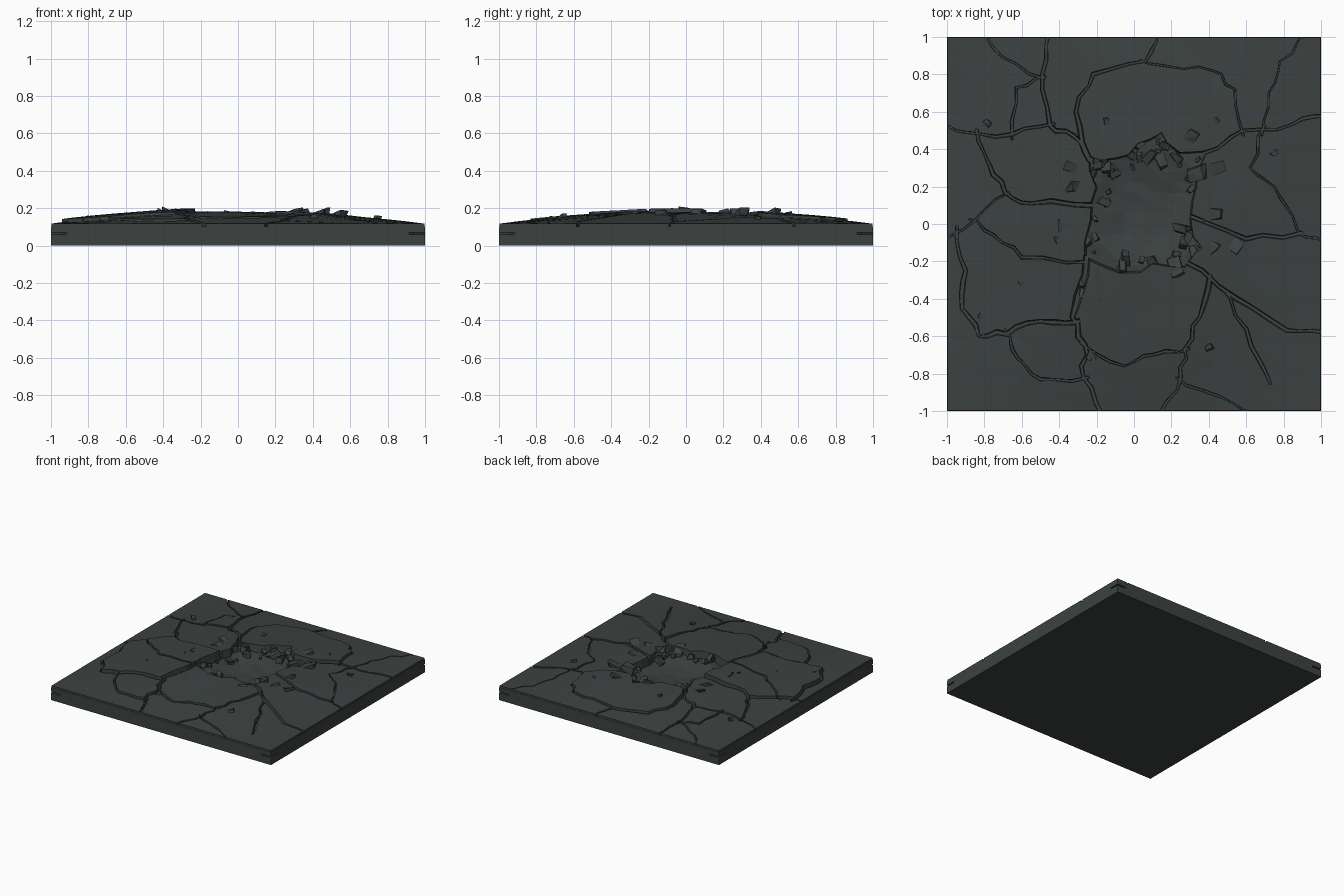
import bpy, bmesh, math, random
from mathutils import Vector, Matrix, Euler, noise

random.seed(7)
cube = bpy.data.objects.get("Cube")
if cube:
    bpy.data.objects.remove(cube, do_unlink=True)

stone = bpy.data.materials.new("dark slate")
stone.use_nodes = True
colour = (0.045, 0.054, 0.053, 1)
stone.diffuse_color = colour
stone.node_tree.nodes["Principled BSDF"].inputs["Base Color"].default_value = colour

CENTRE = Vector((0.07, 0.09))
RIM = [(-.25, .37), (-.1, .36), (.02, .44), (.15, .5), (.25, .39), (.4, .4), (.34, .2), (.31, .02),
       (.37, -.13), (.28, -.24), (.1, -.22), (-.08, -.27), (-.27, -.19), (-.24, .02), (-.21, .2)]


def make_object(name, bm):
    bmesh.ops.recalc_face_normals(bm, faces=bm.faces)
    mesh = bpy.data.meshes.new(name)
    bm.to_mesh(mesh)
    bm.free()
    mesh.materials.append(stone)
    ob = bpy.data.objects.new(name, mesh)
    bpy.context.scene.collection.objects.link(ob)
    return ob


def slab(size, cells, bottom, height):
    """Square block whose top follows a height function."""
    bm = bmesh.new()
    bmesh.ops.create_grid(bm, x_segments=cells, y_segments=cells, size=size)
    bmesh.ops.triangulate(bm, faces=bm.faces)
    top = list(bm.verts)
    rim = [e for e in bm.edges if e.is_boundary]
    wall = bmesh.ops.extrude_edge_only(bm, edges=rim)["geom"]
    for v in top:
        v.co.z = height(v.co.x, v.co.y)
    low = [g for g in wall if isinstance(g, bmesh.types.BMVert)]
    for v in low:
        v.co.z = bottom
    bmesh.ops.contextual_create(bm, geom=[e for e in bm.edges if e.is_boundary])
    return bm


def prism(bm, low, high, z0, z1):
    """Closed solid between two matching outlines."""
    a = [bm.verts.new((p[0], p[1], z0)) for p in low]
    b = [bm.verts.new((p[0], p[1], z1)) for p in high]
    bm.faces.new(a[::-1])
    bm.faces.new(b)
    for i in range(len(a)):
        j = (i + 1) % len(a)
        bm.faces.new((a[i], a[j], b[j], b[i]))


def crack(bm, width, *points):
    """Jagged V-shaped cut along a path."""
    pts = [Vector(p) for p in points]
    pts[0] += (pts[0] - pts[1]).normalized() * 0.03
    pts[-1] += (pts[-1] - pts[-2]).normalized() * 0.03
    path = [pts[0]]
    for p, q in zip(pts, pts[1:]):
        side = (q - p).orthogonal().normalized()
        for t in (0.3, 0.65):
            path.append(p.lerp(q, t) + side * random.uniform(-0.018, 0.018))
        path.append(q)
    outlines = []
    scale = [random.uniform(0.6, 1.3) for p in path]
    for grow in (0.3, 1.0):
        left, right = [], []
        for i, p in enumerate(path):
            d = path[min(i + 1, len(path) - 1)] - path[max(i - 1, 0)]
            n = Vector((-d.y, d.x)).normalized() * width * scale[i] * grow / 2
            left.append(p + n)
            right.append(p - n)
        outlines.append(right + left[::-1])
    prism(bm, outlines[0], outlines[1], 0.07, 0.2)


def subtract(ob, cutter):
    cutter.hide_render = True
    mod = ob.modifiers.new("cut", "BOOLEAN")
    mod.operation, mod.solver, mod.object = "DIFFERENCE", "EXACT", cutter
    mod.use_self = True
    bpy.context.view_layer.update()
    graph = bpy.context.evaluated_depsgraph_get()
    mesh = bpy.data.meshes.new_from_object(ob.evaluated_get(graph))
    ob.modifiers.clear()
    ob.data = mesh
    bpy.data.objects.remove(cutter, do_unlink=True)


def swell(x, y):
    return max(0, 1 - x * x) * max(0, 1 - y * y)


def bed_height(x, y):
    d = (Vector((x, y)) - CENTRE).length
    bowl = 0.082 + 0.45 * d * d if d < 0.32 else 0.128 - 0.1 * (d - 0.32)
    bump = noise.noise((x * 9, y * 9, 0)) * 0.012 if d < 0.4 else 0
    return max(bowl, 0.102 if d > 0.32 else 0) + bump


def crust_height(x, y):
    s = swell(x, y)
    return 0.117 + 0.066 * s + 0.008 * s * noise.noise((x * 3, y * 3, 4))


# Base block with shallow slits at the corners
base = make_object("base_slab", slab(1.0, 36, 0, bed_height))
bm = bmesh.new()
for sx in (-1, 1):
    for sy in (-1, 1):
        turn = Matrix.Translation((sx, sy, 0.064)) @ Matrix.Rotation(math.pi / 4, 4, "Z")
        bmesh.ops.create_cube(bm, matrix=turn @ Matrix.Diagonal((0.12, 0.12, 0.01, 1)))
subtract(base, make_object("slit_cutter", bm))

# Domed crust split by cracks around the crater
crust = make_object("cracked_crust", slab(0.998, 18, 0.09, crust_height))
bm = bmesh.new()
ragged = []
for p, q in zip(RIM, RIM[1:] + RIM[:1]):
    p, q = Vector(p), Vector(q)
    ragged += [p, p.lerp(q, 0.5) + Vector((random.uniform(-.025, .025), random.uniform(-.025, .025)))]
prism(bm, [CENTRE + (p - CENTRE) * 0.93 for p in ragged], ragged, 0.07, 0.22)
# Back cracks
crack(bm, .022, (-.8, 1), (-.7, .89), (-.5, .79))
crack(bm, .02, (-.5, .78), (-.63, .73), (-.65, .48))
crack(bm, .03, (-.46, 1), (-.49, .8), (-.45, .53), (-.32, .47), (-.25, .36))
crack(bm, .03, (.11, 1), (.06, .87), (-.22, .8), (-.31, .6), (-.25, .38))
crack(bm, .016, (.06, .87), (.2, .84), (.42, .82), (.54, .72), (.58, .5))
crack(bm, .018, (.92, 1), (.78, .87), (.72, .7), (.69, .5))
# Left-hand cracks of the top
crack(bm, .024, (-1, .54), (-.9, .49), (-.65, .48), (-.45, .53))
crack(bm, .03, (-.83, .48), (-.77, .31), (-.69, .17), (-.55, .11), (-.23, .1))
crack(bm, .016, (-1, -.07), (-.85, .02), (-.69, .15))
crack(bm, .036, (-.94, -.04), (-.9, -.25), (-.92, -.45), (-.83, -.6), (-.68, -.59), (-.5, -.52), (-.32, -.52))
crack(bm, .02, (-.86, .01), (-.75, -.06), (-.6, -.18), (-.27, -.2))
# Right-hand cracks of the top
crack(bm, .028, (1, .57), (.84, .53), (.58, .5), (.39, .39))
crack(bm, .02, (.69, .5), (.62, .3), (.75, .2), (.88, -.05), (1, -.1))
crack(bm, .03, (.33, .03), (.6, -.08), (.87, -.05))
crack(bm, .03, (.3, -.22), (.55, -.4), (.82, -.57), (1, -.58))
# Front cracks
crack(bm, .028, (.48, -.36), (.6, -.56), (.72, -.83))
crack(bm, .03, (.4, -.3), (.35, -.5), (.27, -.67), (.25, -.82), (.15, -1))
crack(bm, .018, (.25, -.83), (.45, -.92), (.6, -1))
crack(bm, .022, (.27, -.67), (.1, -.7), (-.05, -.76), (-.26, -.65))
crack(bm, .045, (-.26, -.2), (-.33, -.5), (-.26, -.65), (-.27, -.82), (-.18, -1))
crack(bm, .024, (-.68, -.59), (-.62, -.72), (-.5, -.83), (-.27, -.82))
subtract(crust, make_object("crack_cutter", bm))

# Lift and tilt every loose plate a little
bm = bmesh.new()
bm.from_mesh(crust.data)
seen = set()
for start in bm.verts:
    if start in seen:
        continue
    seen.add(start)
    plate, stack = [], [start]
    while stack:
        v = stack.pop()
        plate.append(v)
        for e in v.link_edges:
            w = e.other_vert(v)
            if w not in seen:
                seen.add(w)
                stack.append(w)
    mid = sum((v.co for v in plate), Vector()) / len(plate)
    border = any(max(abs(v.co.x), abs(v.co.y)) > 0.99 for v in plate)
    lift = 0 if border else random.uniform(0.0, 0.012)
    if -0.8 < mid.x < -0.4 and -0.5 < mid.y < 0:
        lift = 0.018
    tilt = Vector((random.uniform(-.015, .015), random.uniform(-.015, .015), 0))
    for v in plate:
        if v.co.z > 0.1:
            v.co.z += lift + tilt.dot(v.co - mid) * swell(v.co.x, v.co.y)
bm.to_mesh(crust.data)
bm.free()


def rock(bm, x, y, z, length, thick, tilt, heading):
    """Chipped angular block."""
    place = Matrix.Translation((x, y, z)) @ Euler((0, tilt, heading)).to_matrix().to_4x4()
    verts = []
    for sx in (-1, 1):
        for sy in (-1, 1):
            for sz in (-1, 1):
                k = [random.uniform(0.45, 1) for i in range(3)]
                p = Vector((sx * k[0] * length, sy * k[1] * length * 0.65, sz * k[2] * thick))
                verts.append(bm.verts.new(place @ (p / 2)))
    bmesh.ops.convex_hull(bm, input=verts)


# Upturned shards leaning out from the crater rim
bm = bmesh.new()
for x, y, z, length in ((.34, .27, .165, .14), (.42, .05, .16, .13), (.45, .3, .165, .12), (.4, -.12, .15, .14),
                        (.52, -.1, .15, .14), (.3, .46, .165, .11), (-.3, .2, .155, .14), (-.36, .0, .16, .13),
                        (-.38, -.1, .155, .13), (-.33, .3, .16, .1), (-.28, -.08, .14, .14), (.22, -.22, .14, .15)):
    heading = math.atan2(y - CENTRE.y, x - CENTRE.x)
    rock(bm, x, y, z, length, 0.05, random.uniform(-0.5, -0.2), heading + random.uniform(-.3, .3))
make_object("rim_shards", bm)

# Rubble on the crater floor and in the wide front crack
bm = bmesh.new()
for i in range(52):
    p = CENTRE + (Vector(random.choice(ragged)) - CENTRE) * random.uniform(0.68, 1.0)
    size = random.uniform(0.03, 0.1)
    rock(bm, p.x, p.y, bed_height(p.x, p.y) + size * 0.2, size, size * 0.6,
         random.uniform(-0.7, 0.7), random.uniform(0, 6))
for i in range(14):
    t = random.random()
    rock(bm, random.gauss(-.27 + .1 * t, .04), -.3 - .5 * t, 0.15 - 0.02 * t, random.uniform(.03, .08), 0.04,
         random.uniform(-.5, .5), random.uniform(0, 6))
make_object("crater_rubble", bm)

# Loose chips lying on the plates
bm = bmesh.new()
for x, y in ((-.15, .55), (.44, .55), (-.6, -.3), (-.82, -.5), (-.78, .54), (.4, -.66), (.75, .38)):
    rock(bm, x, y, crust_height(x, y) + 0.008, 0.055, 0.025, 0.2, x * 9)
make_object("loose_chips", bm)
